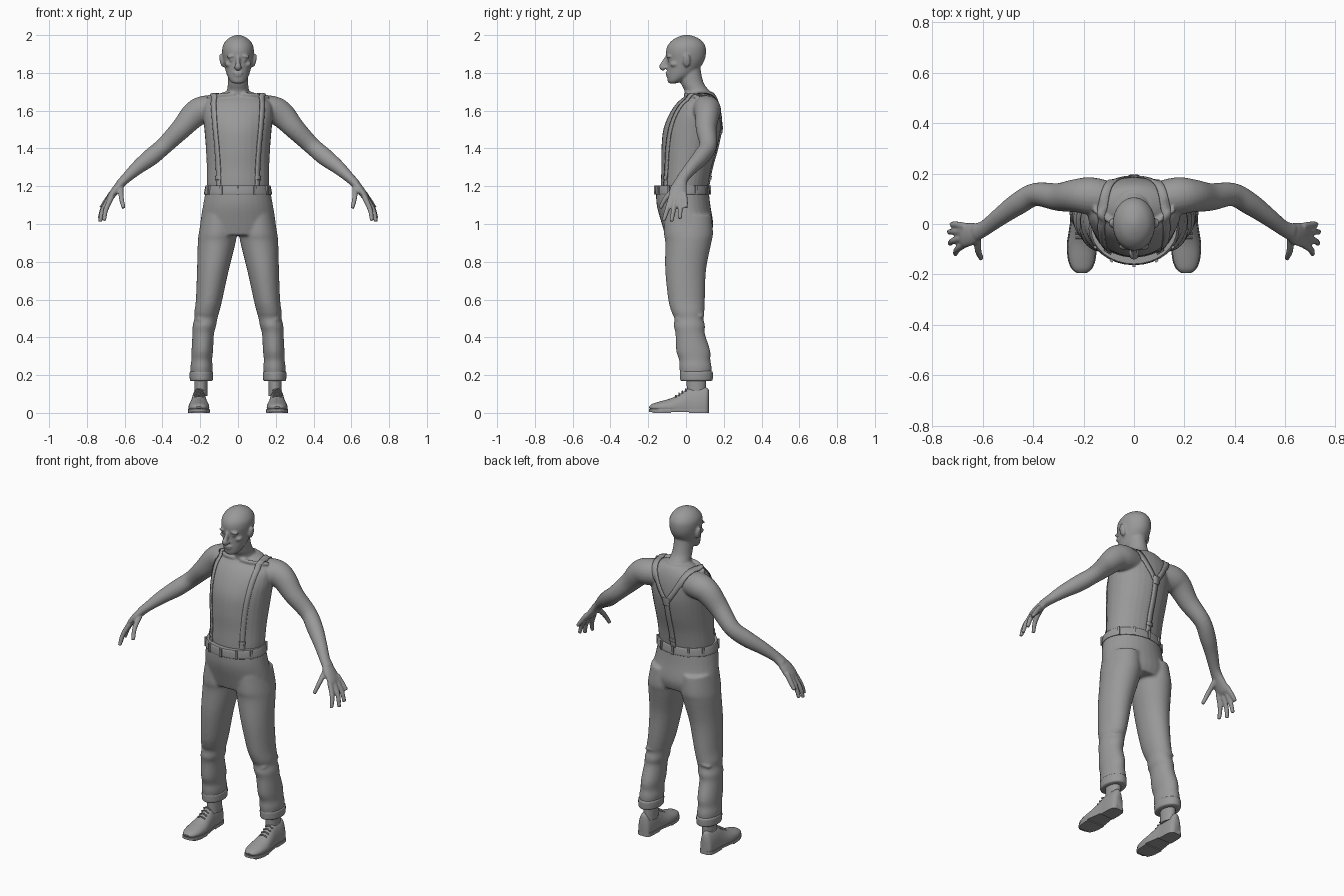
import bpy
import bmesh
from math import cos, sin, pi, radians
from mathutils import Vector, Matrix

cube = bpy.data.objects.get("Cube")
if cube:
    bpy.data.objects.remove(cube)

grey = bpy.data.materials.new("plain_grey")
grey.use_nodes = True
grey.diffuse_color = (0.32, 0.32, 0.32, 1)
shader = next(n for n in grey.node_tree.nodes if n.type == 'BSDF_PRINCIPLED')
shader.inputs["Base Color"].default_value = grey.diffuse_color
SIDES = (1, -1)


def resample(points, steps=5):
    """Smooth curve through tuples of any length."""
    out = []
    last = len(points) - 1
    for i in range(last):
        a, b, c, d = (points[max(0, min(last, j))] for j in (i - 1, i, i + 1, i + 2))
        for k in range(steps):
            t = k / steps
            out.append(tuple(q + 0.5 * t * (r - p + t * (2 * p - 5 * q + 4 * r - s
                       + t * (3 * (q - r) + s - p))) for p, q, r, s in zip(a, b, c, d)))
    out.append(points[last])
    return out


def tube(bm, points, ref=None, side=1, count=24, zlim=None):
    """Closed loft through (x, y, z, radius, radius); level rings when ref is None."""
    rows = resample(points)
    rings = []
    for i, (x, y, z, a, b) in enumerate(rows):
        u, v = Vector((1, 0, 0)), Vector((0, 1, 0))
        if ref:
            ahead, behind = rows[min(i + 1, len(rows) - 1)], rows[max(i - 1, 0)]
            t = (Vector(ahead[:3]) - Vector(behind[:3])).normalized()
            v = Vector(ref)
            v = (v - t * v.dot(t)).normalized()
            u = v.cross(t)
        ring = []
        for k in range(count):
            angle = 2 * pi * k / count
            p = Vector((x, y, z)) + u * (a * cos(angle)) + v * (b * sin(angle))
            if zlim:
                p.z = max(zlim[0], min(zlim[1], p.z))
            p.x *= side
            ring.append(bm.verts.new(p))
        rings.append(ring)
    for low, high in zip(rings, rings[1:]):
        for k in range(count):
            n = (k + 1) % count
            bm.faces.new((low[k], low[n], high[n], high[k]))
    bm.faces.new(rings[0])
    bm.faces.new(rings[-1])


def column(bm, points, x=0, side=1):
    """Upright loft from (z, y, radius x, radius y)."""
    tube(bm, [(x, y, z, a, b) for z, y, a, b in points], side=side, count=32)


def ball(bm, centre, radii, tilt=0):
    matrix = Matrix.Translation(centre) @ Matrix.Rotation(tilt, 4, 'Y') @ Matrix.Diagonal((*radii, 1))
    bmesh.ops.create_uvsphere(bm, u_segments=16, v_segments=12, radius=1, matrix=matrix)


def finish(name, bm, voxel=0, relax=3):
    bmesh.ops.recalc_face_normals(bm, faces=bm.faces)
    mesh = bpy.data.meshes.new(name)
    bm.to_mesh(mesh)
    bm.free()
    mesh.materials.append(grey)
    obj = bpy.data.objects.new(name, mesh)
    bpy.context.collection.objects.link(obj)
    if voxel:
        remesh = obj.modifiers.new("blend", 'REMESH')
        remesh.mode = 'VOXEL'
        remesh.voxel_size = voxel
        remesh.use_smooth_shade = True
        smooth = obj.modifiers.new("relax", 'SMOOTH')
        smooth.factor = 0.5
        smooth.iterations = relax
    else:
        bpy.ops.object.select_all(action='DESELECT')
        obj.select_set(True)
        bpy.context.view_layer.objects.active = obj
        bpy.ops.object.shade_smooth_by_angle(angle=radians(40))
    return obj


# Torso, neck and shoulders
bm = bmesh.new()
column(bm, [(1.12, -.01, .15, .115), (1.2, -.008, .163, .125), (1.3, .003, .165, .133),
            (1.4, .017, .17, .147), (1.5, .032, .178, .152), (1.58, .048, .185, .137),
            (1.64, .063, .175, .112), (1.68, .078, .12, .08), (1.7, .08, .07, .06)])
column(bm, [(1.64, .075, .085, .085), (1.7, .06, .061, .067), (1.74, .036, .054, .061),
            (1.79, .022, .052, .06), (1.84, .02, .05, .055)])

# Head
column(bm, [(1.745, -.07, .028, .022), (1.76, -.055, .044, .043), (1.79, -.03, .059, .071),
            (1.83, -.012, .07, .088), (1.87, -.001, .079, .1), (1.91, 0, .084, .106),
            (1.945, .002, .08, .099), (1.975, .004, .06, .074), (1.993, .004, .032, .04),
            (2.001, .004, .008, .01)])
tube(bm, [(0, -.1, 1.885, .009, .01), (0, -.115, 1.855, .011, .014),
          (0, -.126, 1.832, .017, .016), (0, -.112, 1.82, .014, .012)], ref=(0, 1, 0))
ball(bm, (0, -.097, 1.8, ), (.027, .012, .006))
ball(bm, (0, -.095, 1.787), (.023, .012, .006))
ball(bm, (0, -.082, 1.76), (.022, .016, .014))
for s in SIDES:
    ball(bm, (s * .034, -.09, 1.888), (.028, .015, .008), s * .15)
    ball(bm, (s * .032, -.088, 1.868), (.014, .01, .008))
    ball(bm, (s * .052, -.06, 1.845), (.018, .025, .014), s * -.3)
    ball(bm, (s * .087, .004, 1.865), (.01, .02, .036), s * .2)
    ball(bm, (s * .014, -.112, 1.828), (.009, .01, .008))

# Arms, palms, fingers and collar bones
fingers = [
    [(.668, -.01, 1.165), (.7, -.003, 1.12), (.726, 0, 1.085)],
    [(.675, -.03, 1.15), (.715, -.03, 1.085), (.734, -.032, 1.028)],
    [(.675, -.055, 1.145), (.715, -.066, 1.075), (.73, -.077, 1.013)],
    [(.668, -.078, 1.145), (.7, -.1, 1.075), (.708, -.119, 1.017)],
    [(.62, -.05, 1.195), (.618, -.105, 1.14), (.605, -.137, 1.083)]]
for s in SIDES:
    tube(bm, [(.07, .09, 1.605, .07, .07), (.17, .11, 1.605, .075, .075),
              (.23, .112, 1.58, .07, .066), (.3, .107, 1.505, .056, .055),
              (.39, .117, 1.415, .046, .046), (.46, .08, 1.355, .046, .044),
              (.53, .03, 1.3, .037, .036), (.59, -.015, 1.245, .027, .031),
              (.625, -.032, 1.21, .024, .036)], ref=(0, 1, 0), side=s)
    tube(bm, [(.605, -.025, 1.23, .022, .028), (.64, -.038, 1.19, .022, .044),
              (.67, -.045, 1.15, .019, .048), (.682, -.046, 1.133, .013, .042)],
         ref=(0, 1, 0), side=s)
    for finger in fingers:
        sizes = (.015, .0135, .0105)
        tube(bm, [(*p, r, r) for p, r in zip(finger, sizes)], ref=(1, .3, 0), side=s, count=12)
    tube(bm, [(.02, .0, 1.685, .012, .012), (.08, .005, 1.683, .011, .011),
              (.16, .06, 1.672, .012, .012)], ref=(0, 0, 1), side=s, count=12)
body = finish("body", bm, voxel=.006)

# Trousers: seat and two legs
bm = bmesh.new()
column(bm, [(1.19, -.02, .168, .139), (1.1, -.013, .185, .142), (1.0, .008, .2, .136),
            (.94, .01, .195, .12)])
for s in SIDES:
    tube(bm, [(.1, .01, 1.05, .09, .125), (.108, .013, .95, .1, .13), (.113, .012, .9, .1, .122),
              (.133, -.002, .755, .084, .108), (.153, .003, .6, .07, .097),
              (.165, .01, .535, .066, .087), (.17, .015, .5, .061, .077),
              (.178, .018, .46, .062, .083), (.184, .022, .42, .057, .078),
              (.189, .038, .33, .057, .09), (.192, .046, .28, .055, .083),
              (.193, .05, .24, .059, .086), (.194, .053, .19, .055, .08)], side=s, count=32)
    # Creased cloth behind and in front of the knee
    ball(bm, (s * .175, .075, .52), (.045, .024, .012), .2 * s)
    ball(bm, (s * .18, -.04, .49), (.04, .022, .012), -.2 * s)
finish("trousers", bm, voxel=.008, relax=5)

# Rolled cuffs
bm = bmesh.new()
for s in SIDES:
    column(bm, [(.168, .055, .052, .075), (.174, .055, .06, .085), (.195, .055, .062, .087),
                (.216, .055, .061, .086), (.222, .055, .052, .077)], x=.194, side=s)
finish("trouser_cuffs", bm)

# Waistband
bm = bmesh.new()
column(bm, [(1.155, -.018, .172, .138), (1.16, -.018, .18, .145), (1.195, -.019, .174, .143),
            (1.205, -.019, .17, .139)])
finish("waistband", bm)

# Belt loops around the waistband, plus the fly seam
bm = bmesh.new()
for angle in (-150, -120, -90, -60, -30, 30, 60, 90, 120, 150):
    a = radians(angle)
    place = Matrix.Translation((.178 * cos(a), -.019 + .146 * sin(a), 1.18))
    matrix = place @ Matrix.Rotation(a, 4, 'Z') @ Matrix.Diagonal((.01, .013, .05, 1))
    bmesh.ops.create_cube(bm, size=1, matrix=matrix)
finish("belt_loops", bm)


# Braces: ribbons laid over the body
def ribbon(name, paths, width, lift):
    bm = bmesh.new()
    for path in paths:
        rows = [Vector(p) for p in resample(path, 6)]
        edge = []
        for i, p in enumerate(rows):
            t = rows[min(i + 1, len(rows) - 1)] - rows[max(i - 1, 0)]
            across = t.cross(p - Vector((0, .04, 1.4))).normalized() * width / 2
            edge.append([bm.verts.new(p + across * k) for k in (-1, 0, 1)])
        for a, b in zip(edge, edge[1:]):
            for k in (0, 1):
                bm.faces.new((a[k], a[k + 1], b[k + 1], b[k]))
    obj = finish(name, bm)
    wrap = obj.modifiers.new("lay", 'SHRINKWRAP')
    wrap.target = body
    wrap.wrap_method = 'NEAREST_SURFACEPOINT'
    wrap.wrap_mode = 'ABOVE_SURFACE'
    wrap.offset = lift
    thick = obj.modifiers.new("thickness", 'SOLIDIFY')
    thick.thickness = .006
    thick.offset = 0


front = [(.115, -.13, 1.19), (.122, -.13, 1.3), (.13, -.11, 1.45), (.135, -.07, 1.58),
         (.133, .0, 1.67), (.125, .08, 1.7), (.105, .15, 1.67), (.06, .19, 1.58), (0, .19, 1.49)]
back = [(0, .19, 1.51), (0, .17, 1.4), (0, .14, 1.3), (0, .125, 1.19)]
mirrored = [(-x, y, z) for x, y, z in front]
ribbon("braces", [front, mirrored, back], .032, .004)
clips = [[(s * .117, -.13, 1.235), (s * .118, -.13, 1.255)] for s in SIDES]
clips.append([(0, .13, 1.235), (0, .135, 1.255)])
clips.append([(0, .18, 1.475), (0, .19, 1.52)])
ribbon("brace_clips", clips, .04, .008)

# Shoes: (y, half width, top height) from toe to heel
last = [(-.195, .014, .034), (-.178, .036, .048), (-.14, .051, .06), (-.08, .055, .077),
        (-.03, .048, .102), (.015, .042, .13), (.07, .041, .136), (.108, .035, .134),
        (.121, .018, .12)]
foot_x = .207
upper, sole, laces, socks = (bmesh.new() for _ in range(4))
for s in SIDES:
    tube(upper, [(foot_x, y, .03, w, top - .03) for y, w, top in last],
         ref=(0, 0, 1), side=s, zlim=(.012, .2))
    welt = [(foot_x, y, .01, w + .004, .2) for y, w, top in last]
    tube(sole, welt, ref=(0, 0, 1), side=s, zlim=(.006, .02))
    tube(sole, welt[5:], ref=(0, 0, 1), side=s, zlim=(0, .02))
    tube(sole, welt[1:4], ref=(0, 0, 1), side=s, zlim=(0, .02))
    for k in range(4):
        y, z = -.055 + .018 * k, .092 + .0115 * k
        tube(laces, [(foot_x - .024, y, z - .01, .004, .004), (foot_x, y, z, .004, .004),
                     (foot_x + .024, y, z - .01, .004, .004)], ref=(0, 1, 0), side=s, count=8)
    column(socks, [(.09, .055, .034, .05), (.14, .055, .035, .051), (.2, .055, .036, .052)],
           x=.196, side=s)
finish("shoe_uppers", upper)
finish("shoe_soles", sole)
finish("shoe_laces", laces)
finish("ankles", socks)
